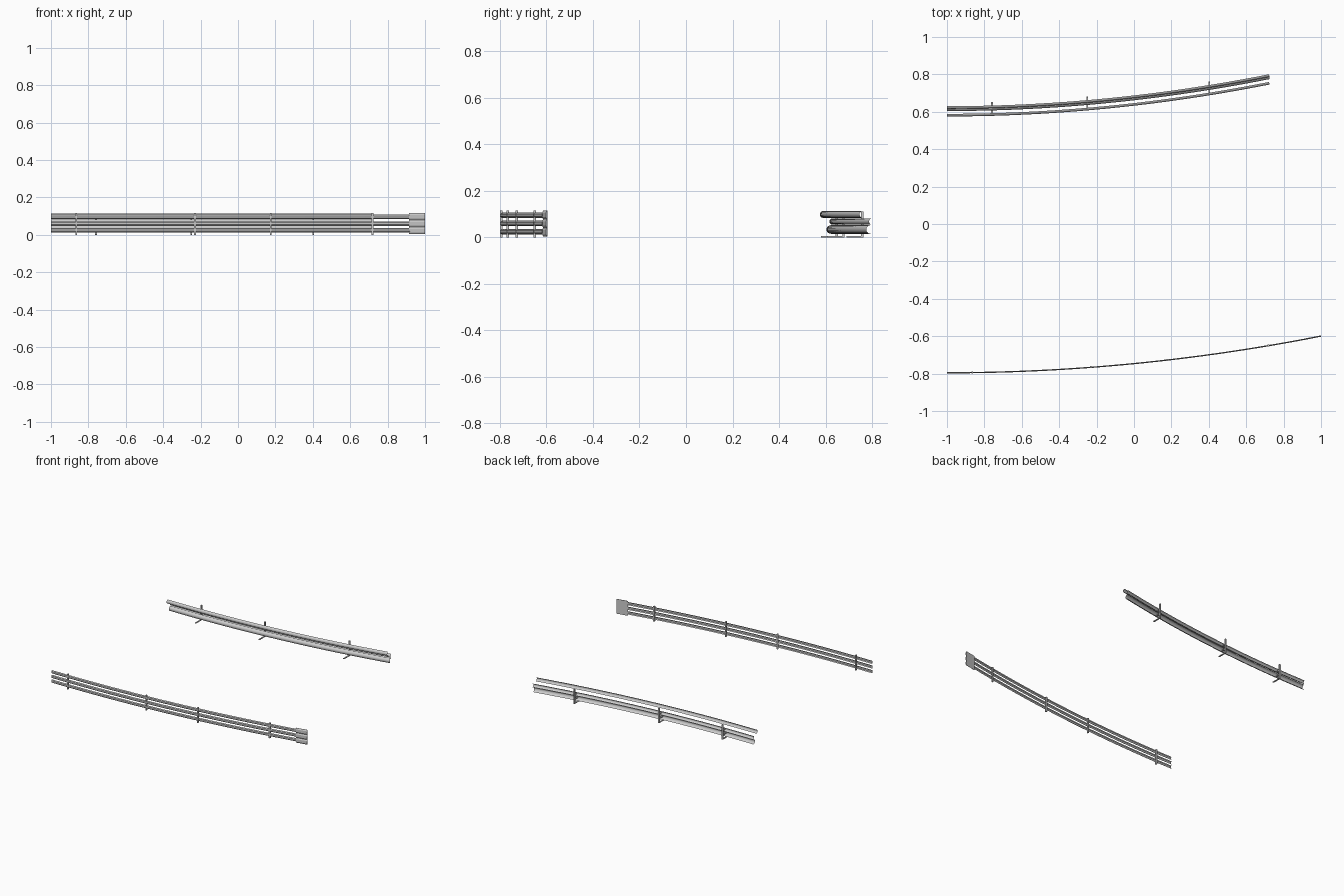
import bpy, bmesh, math
from mathutils import Vector, Matrix

if "Cube" in bpy.data.objects:
    bpy.data.objects.remove(bpy.data.objects["Cube"])


def frame(x, y0, k):
    """Point, tangent and outward (+y) normal on the parabola y0 + k(x+1)^2."""
    t = Vector((1, 2 * k * (x + 1), 0)).normalized()
    return Vector((x, y0 + k * (x + 1) ** 2, 0)), t, Vector((-t.y, t.x, 0))


def make(name, bm, smooth=False):
    bmesh.ops.recalc_face_normals(bm, faces=bm.faces)
    me = bpy.data.meshes.new(name)
    bm.to_mesh(me)
    bm.free()
    ob = bpy.data.objects.new(name, me)
    bpy.context.collection.objects.link(ob)
    if smooth:
        bpy.ops.object.select_all(action='DESELECT')
        bpy.context.view_layer.objects.active = ob
        ob.select_set(True)
        bpy.ops.object.shade_smooth_by_angle(angle=math.radians(40))
    return ob


def sweep(name, section, y0, k, xa, xb, n=24, closed=True, smooth=False):
    """Sweep a (normal offset, z) section along the curve."""
    bm = bmesh.new()
    rings = []
    for i in range(n + 1):
        p, t, nr = frame(xa + (xb - xa) * i / n, y0, k)
        rings.append([bm.verts.new(p + nr * a + Vector((0, 0, z))) for a, z in section])
    m = len(section)
    for r, s in zip(rings, rings[1:]):
        for j in range(m if closed else m - 1):
            bm.faces.new((r[j], r[(j + 1) % m], s[(j + 1) % m], s[j]))
    if closed:
        bm.faces.new(rings[0])
        bm.faces.new(rings[-1])
    return make(name, bm, smooth)


def half_pipe(z, r, depth, n=10):
    """Sheet half pipe, rounded to the front and open to the back."""
    arc = [math.pi * (0.5 + i / n) for i in range(n + 1)]
    return [(depth * math.cos(a), z + r * math.sin(a)) for a in arc]


def ridges(bands, d):
    """Ridged front outline, one ridge per (z0, z1) band."""
    out = []
    for z0, z1 in bands:
        h = z1 - z0
        out += [(d, z0), (-d, z0 + 0.25 * h), (-d, z1 - 0.25 * h), (d, z1)]
    return out


def add_box(bm, p, along, off, z):
    """Axis aligned box around p: (min, max) pairs."""
    lo, hi = [Vector(v) for v in zip(along, off, z)]
    mat = Matrix.Translation(p + (lo + hi) / 2) @ Matrix.Diagonal((*(hi - lo), 1))
    bmesh.ops.create_cube(bm, size=1, matrix=mat)


# Back barrier: three half-pipe rails
KB, YB = 0.0575, 0.588
for name, dy, z, r, d in (("top_rail", 0.001, 0.0985, 0.0145, 0.014),
                          ("middle_rail", 0.042, 0.068, 0.0135, 0.014),
                          ("lower_rail", 0.035, 0.034, 0.0185, 0.019)):
    sweep("back_" + name, half_pipe(z, r, d), YB + dy, KB, -1, 0.722,
          closed=False, smooth=True)

# Back supports: post behind the rails, foot reaching forward, short brackets
for i, x in enumerate((-0.76, -0.25, 0.402)):
    bm = bmesh.new()
    p = frame(x, YB, KB)[0]
    w = (-0.005, 0.005)
    add_box(bm, p, w, (0.052, 0.062), (0, 0.112))
    add_box(bm, p, w, (-0.012, 0.062), (0, 0.005))
    add_box(bm, p, w, (0.03, 0.054), (0.065, 0.071))
    add_box(bm, p, w, (0.018, 0.054), (0.031, 0.037))
    make(f"back_support_{i + 1}", bm)

# Front barrier: three slim pressed rails
KF, YF = 0.049, -0.796
BANDS = ((0.013, 0.037), (0.048, 0.072), (0.083, 0.107))
for i, band in enumerate(BANDS):
    front = ridges([band], 0.0028)
    back = [(a + 0.0012, z) for a, z in reversed(front)]
    sweep(f"front_rail_{i + 1}", front + back, YF, KF, -1, 0.92)

# Front posts
for i, x in enumerate((-0.865, -0.23, 0.175, 0.72)):
    bm = bmesh.new()
    p = frame(x, YF, KF)[0]
    add_box(bm, p, (-0.005, 0.005), (-0.004, 0.007), (0, 0.115))
    make(f"front_post_{i + 1}", bm)

# Front end panel: ridged face on a flat back plate
PANEL = [(0.004, 0.041), (0.041, 0.078), (0.078, 0.115)]
sweep("front_end_panel", ridges(PANEL, 0.0025) + [(0.0045, 0.115), (0.0045, 0.004)],
      YF, KF, 0.915, 1.0, n=4)
